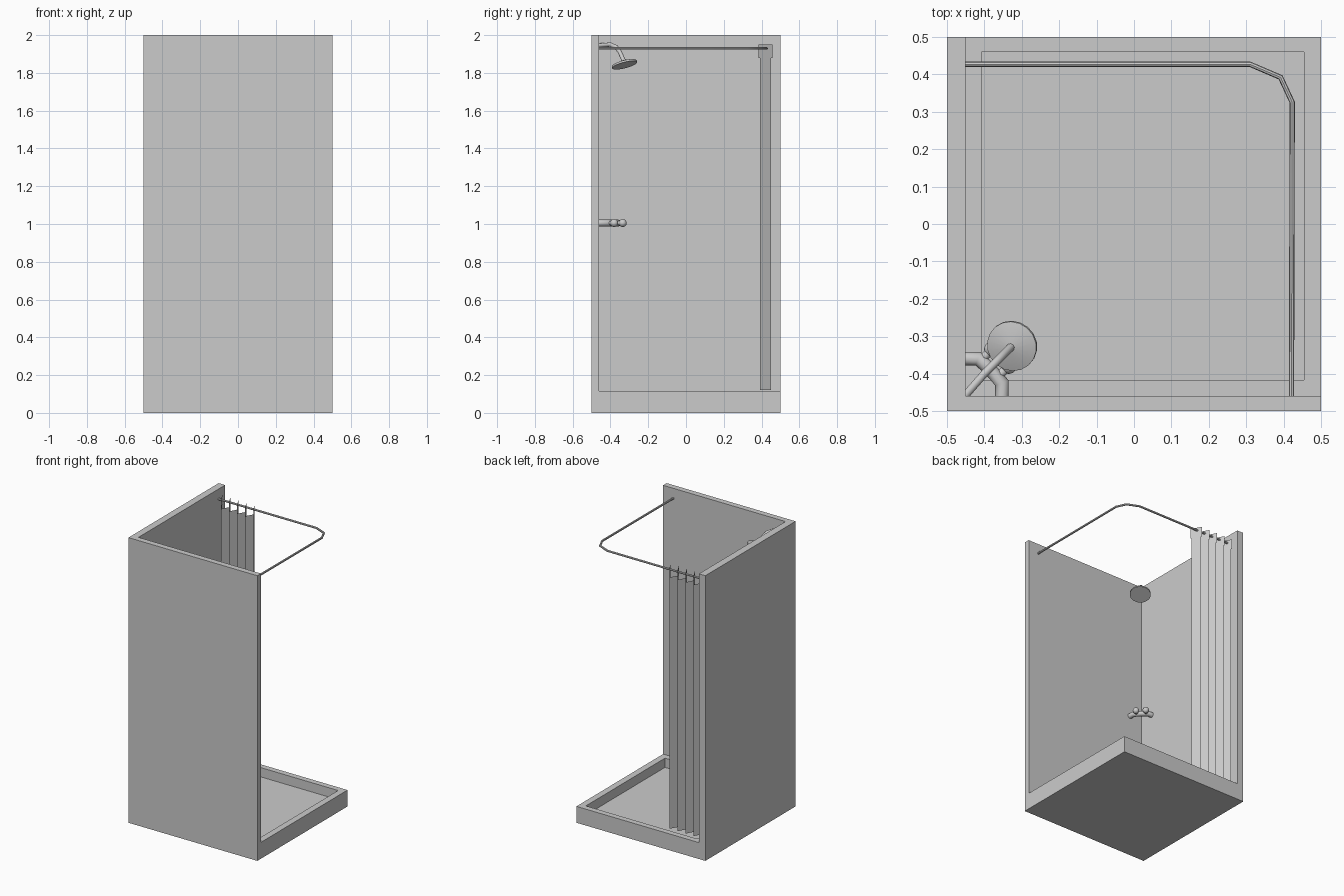
import bpy, bmesh
from math import radians
from mathutils import Vector, Matrix

cube = bpy.data.objects.get("Cube")
if cube:
    bpy.data.objects.remove(cube, do_unlink=True)

GREY = (0.6, 0.6, 0.6, 1)
mat = bpy.data.materials.new("plain grey")
mat.use_nodes = True
mat.diffuse_color = GREY
mat.node_tree.nodes["Principled BSDF"].inputs["Base Color"].default_value = GREY


def finish(bm, name, smooth=False):
    mesh = bpy.data.meshes.new(name)
    bm.normal_update()
    bm.to_mesh(mesh)
    bm.free()
    mesh.materials.append(mat)
    for p in mesh.polygons:
        p.use_smooth = smooth
    ob = bpy.data.objects.new(name, mesh)
    bpy.context.scene.collection.objects.link(ob)
    if smooth:
        bpy.ops.object.select_all(action="DESELECT")
        ob.select_set(True)
        bpy.context.view_layer.objects.active = ob
        bpy.ops.object.shade_smooth_by_angle(angle=radians(40))
    return ob


def prism(name, outline, z0, z1):
    """Extrude a flat outline from z0 up to z1."""
    bm = bmesh.new()
    face = bm.faces.new([bm.verts.new((x, y, z0)) for x, y in outline])
    top = bmesh.ops.extrude_face_region(bm, geom=[face])["geom"]
    bmesh.ops.translate(bm, vec=(0, 0, z1 - z0),
                        verts=[v for v in top if isinstance(v, bmesh.types.BMVert)])
    bmesh.ops.recalc_face_normals(bm, faces=bm.faces)
    return finish(bm, name)


def tube(name, points, radius, sides=10):
    """Sweep a round section along a mitred path."""
    pts = [Vector(p) for p in points]
    bm = bmesh.new()
    rings = []
    for i, p in enumerate(pts):
        before = (p - pts[i - 1]).normalized() if i else None
        after = (pts[i + 1] - p).normalized() if i < len(pts) - 1 else before
        before = before or after
        along = (before + after).normalized()
        stretch = 1 / along.dot(before)
        side = along.cross(Vector((0, 0, 1))).normalized()
        up = side.cross(along)
        # widen the section across the bend to keep the tube even
        bend = after - before
        bend = bend.normalized() if bend.length > 1e-4 else None
        ring = []
        for k in range(sides):
            a = radians(360 * k / sides)
            off = Matrix.Rotation(a, 3, along) @ up * radius
            if bend:
                off += bend * off.dot(bend) * (stretch - 1)
            ring.append(bm.verts.new(p + off))
        rings.append(ring)
    for a, b in zip(rings, rings[1:]):
        for k in range(sides):
            n = (k + 1) % sides
            bm.faces.new((a[k], a[n], b[n], b[k]))
    bm.faces.new(rings[0])
    bm.faces.new(rings[-1])
    bmesh.ops.recalc_face_normals(bm, faces=bm.faces)
    return finish(bm, name, True)


# Shower tray with a recessed floor
RIM, FLOOR = 0.115, 0.05
bm = bmesh.new()
bmesh.ops.create_cube(bm, size=1, matrix=Matrix.Translation((0, 0, RIM / 2))
                      @ Matrix.Diagonal((1, 1, RIM, 1)))
bm.normal_update()
top = max(bm.faces, key=lambda f: f.calc_center_median().z)
bmesh.ops.inset_region(bm, faces=[top], thickness=0.045)
inner = bmesh.ops.extrude_face_region(bm, geom=[top])["geom"]
bmesh.ops.delete(bm, geom=[top], context="FACES_ONLY")
for v in inner:
    if isinstance(v, bmesh.types.BMVert):
        v.co.x = -0.408 if v.co.x < 0 else 0.455
        v.co.y = -0.417 if v.co.y < 0 else 0.46
        v.co.z = FLOOR
for v in bm.verts:
    if abs(v.co.x) < 0.49 and v.co.z > RIM - 0.01:
        v.co.x = -0.408 if v.co.x < 0 else 0.455
        v.co.y = -0.417 if v.co.y < 0 else 0.46
bmesh.ops.recalc_face_normals(bm, faces=bm.faces)
finish(bm, "shower_tray")

# Two walls meeting in the corner
prism("corner_walls", [(-0.5, -0.5), (0.5, -0.5), (0.5, -0.46), (-0.45, -0.46),
                       (-0.45, 0.5), (-0.5, 0.5)], RIM, 2)

# Curtain rail with a chamfered corner
RAIL = 1.93
tube("curtain_rail", [(-0.455, 0.427, RAIL), (0.31, 0.427, RAIL), (0.392, 0.392, RAIL),
                      (0.423, 0.325, RAIL), (0.421, -0.465, RAIL)], 0.007, 8)

# Pleated curtain, with hanging tabs on every second pleat
PLEATS, X0, X1 = 9, -0.438, -0.155
folds = [(X0 + (X1 - X0) * i / PLEATS, 0.45 if i % 2 == 0 else 0.392)
         for i in range(PLEATS + 1)]
bm = bmesh.new()
low = [bm.verts.new((x, y, 0.122)) for x, y in folds]
high = [bm.verts.new((x, y, 1.885)) for x, y in folds]
for i in range(PLEATS):
    bm.faces.new((low[i], low[i + 1], high[i + 1], high[i]))
finish(bm, "curtain")

bm = bmesh.new()
for i in range(0, PLEATS, 2):
    a, b = Vector((*folds[i], 0)), Vector((*folds[i + 1], 0))
    reach = (b - a) * 0.12
    a, b = a - reach, b + reach
    bm.faces.new([bm.verts.new(p + Vector((0, 0, z)))
                  for p, z in ((a, 1.88), (b, 1.88), (b, 1.95), (a, 1.95))])
finish(bm, "curtain_tabs")

# Shower arm coming out of the corner
path = [(-0.455, 1.945), (-0.40, 1.95), (-0.37, 1.937), (-0.35, 1.91), (-0.329, 1.862)]
tube("shower_arm", [(d, d - 0.008 * (d < -0.45), z) for d, z in path], 0.011)

# Shower head: shallow cone over a disc, tipped towards the room
bm = bmesh.new()
tilt = Matrix.Translation((-0.327, -0.327, 1.85)) @ Matrix.Rotation(
    radians(20), 4, Vector((1, -1, 0)))
for r1, r2, depth, z in ((0.068, 0.068, 0.01, -0.005), (0.068, 0.012, 0.016, 0.008)):
    bmesh.ops.create_cone(bm, cap_ends=True, segments=18, radius1=r1, radius2=r2,
                          depth=depth, matrix=tilt @ Matrix.Translation((0, 0, z)))
finish(bm, "shower_head", True)

# Mixer pipe bridging the two walls
TAP = 1.005
tube("mixer_pipe", [(-0.455, -0.36, TAP), (-0.417, -0.36, TAP), (-0.385, -0.388, TAP),
                    (-0.353, -0.425, TAP), (-0.353, -0.465, TAP)], 0.018, 12)

# Two taps pointing out of the corner
for name, x, y in (("left_tap", -0.335, -0.38), ("right_tap", -0.38, -0.335)):
    tube(name + "_stem", [(x - 0.035, y - 0.035, TAP), (x, y, TAP)], 0.012)
    bm = bmesh.new()
    bmesh.ops.create_uvsphere(bm, u_segments=12, v_segments=8, radius=0.021,
                              matrix=Matrix.Translation((x, y, TAP)))
    finish(bm, name + "_knob", True)
